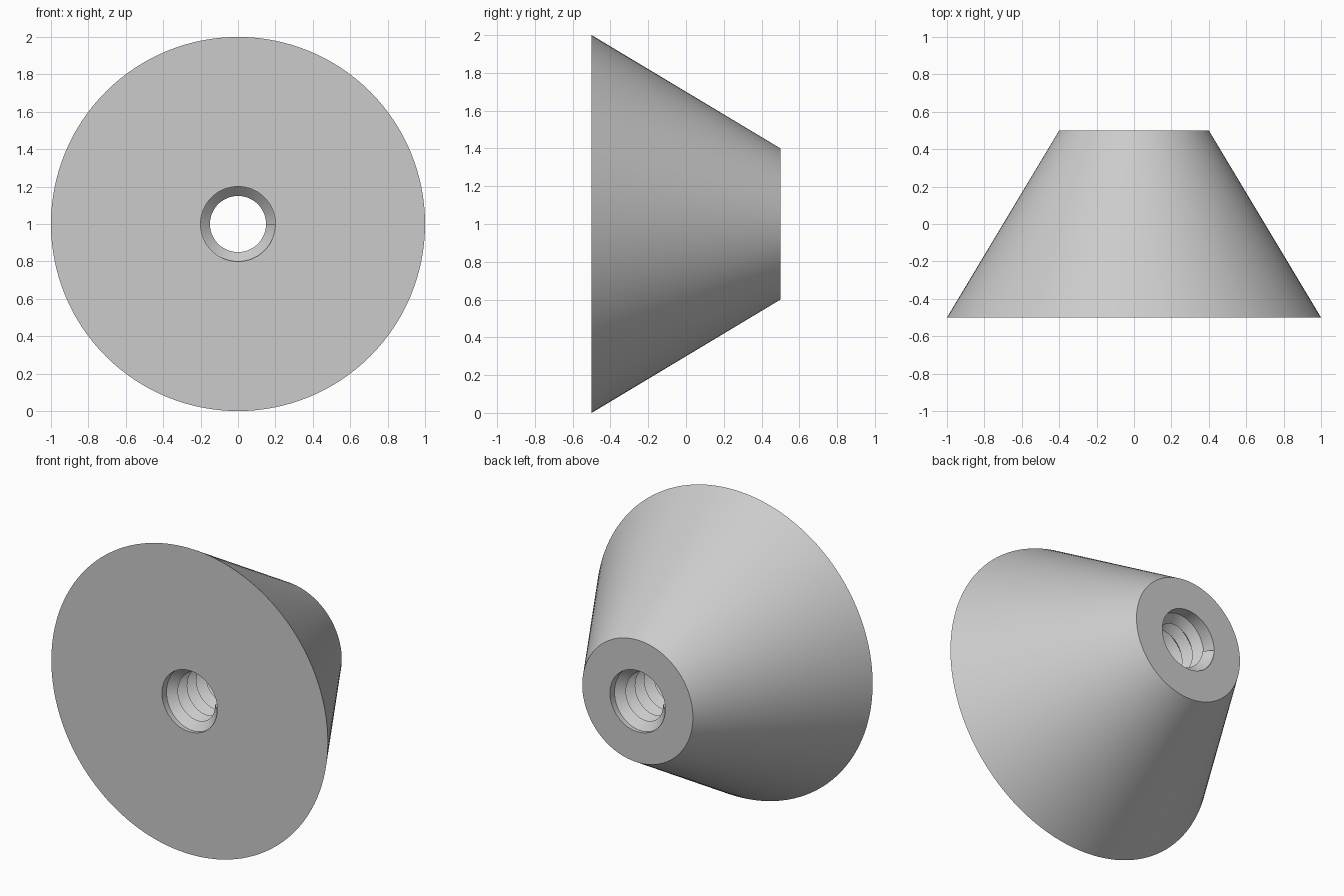
import bpy, bmesh
from math import sin, cos, tau, radians

if "Cube" in bpy.data.objects:
    bpy.data.objects.remove(bpy.data.objects["Cube"])

SEGMENTS = 128
BORE, CREST = 0.2, 0.15
FRONT, BACK = -0.5, 0.5
TURNS = 9.5
PITCH = (BACK - FRONT) / (TURNS + 1)

grey = bpy.data.materials.new("plain_grey")
color = (0.6, 0.6, 0.6, 1)
grey.use_nodes = True
grey.diffuse_color = color
grey.node_tree.nodes["Principled BSDF"].inputs["Base Color"].default_value = color


def sweep(name, profile, steps, rise, closed):
    """Carry a closed (radius, y) profile around the y axis, advancing by rise per step."""
    bm = bmesh.new()
    rings = []
    for i in range(steps if closed else steps + 1):
        a = tau * i / SEGMENTS
        rings.append([bm.verts.new((r * cos(a), y + rise * i, 1 - r * sin(a)))
                      for r, y in profile])
    n = len(profile)
    for i in range(steps):
        p, q = rings[i], rings[(i + 1) % len(rings)]
        for j in range(n):
            k = (j + 1) % n
            bm.faces.new((p[j], p[k], q[k], q[j]))
    if not closed:
        bm.faces.new(rings[0])
        bm.faces.new(rings[-1])
    bmesh.ops.recalc_face_normals(bm, faces=bm.faces)
    mesh = bpy.data.meshes.new(name)
    bm.to_mesh(mesh)
    bm.free()
    mesh.materials.append(grey)
    obj = bpy.data.objects.new(name, mesh)
    bpy.context.collection.objects.link(obj)
    bpy.ops.object.select_all(action="DESELECT")
    obj.select_set(True)
    bpy.context.view_layer.objects.active = obj
    bpy.ops.object.shade_smooth_by_angle(angle=radians(30))
    return obj


# Tapered body with a straight bore
sweep("cone_body", [(1, FRONT), (0.4, BACK), (BORE, BACK), (BORE, FRONT)],
      SEGMENTS, 0, True)

# Helical ridge lining the bore, starting and ending in a blunt step
sweep("bore_thread",
      [(BORE, FRONT), (CREST, FRONT + PITCH / 2), (BORE, FRONT + PITCH)],
      int(TURNS * SEGMENTS), PITCH / SEGMENTS, False)
